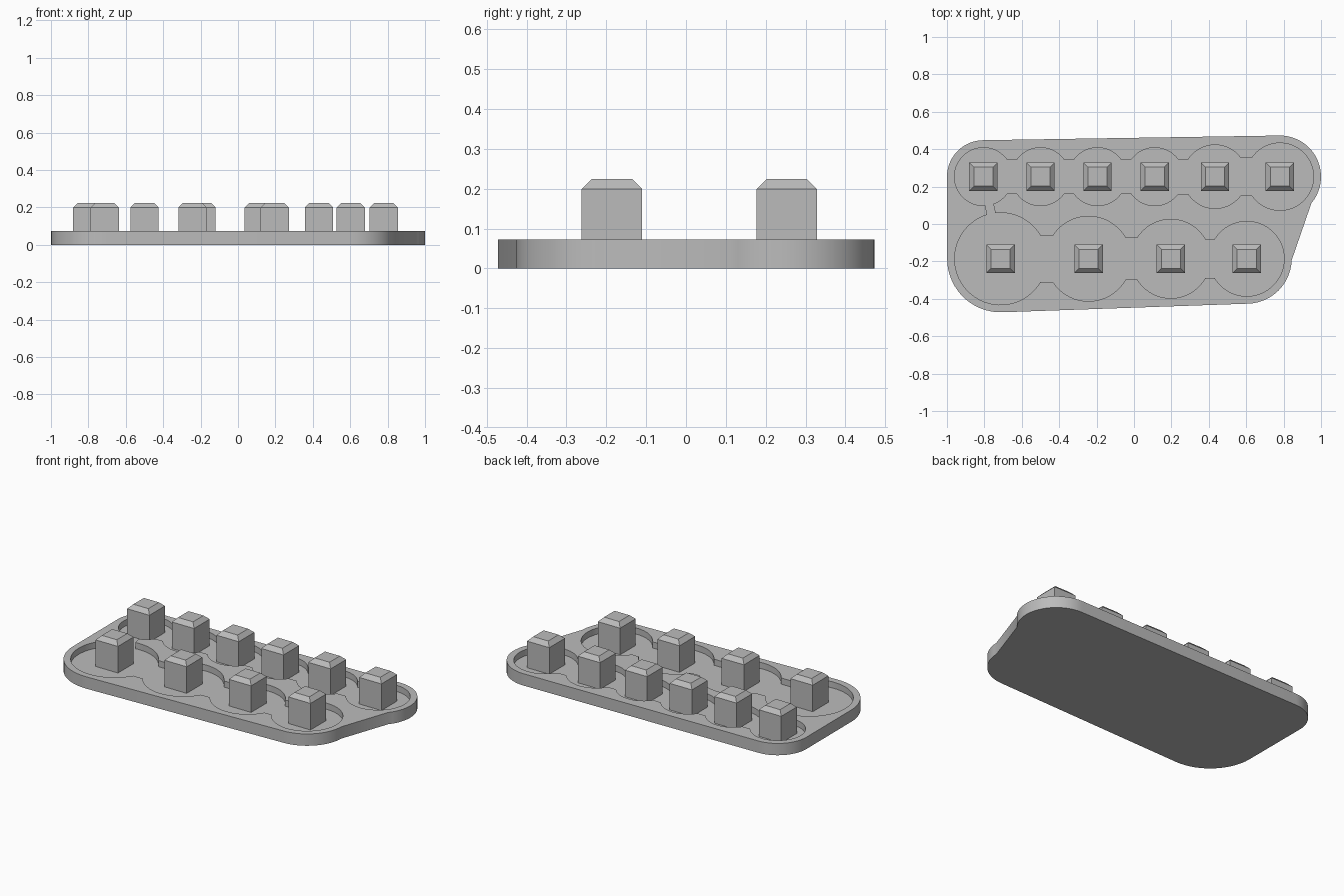
import bpy, bmesh, math

if "Cube" in bpy.data.objects:
    bpy.data.objects.remove(bpy.data.objects["Cube"])

# Layout: (x, radius) of the round pockets in each row
BACK_Y, FRONT_Y = 0.253, -0.186
BACK = [(-0.805, 0.155), (-0.5, 0.155), (-0.195, 0.155), (0.111, 0.155), (0.433, 0.17), (0.78, 0.18)]
FRONT = [(-0.713, 0.246), (-0.243, 0.227), (0.197, 0.211), (0.603, 0.2)]
BACK_NECKS = [0.09, 0.09, 0.09, 0.093, 0.1]
FRONT_NECKS = [0.123, 0.112, 0.102]
TOP, FLOOR, WALL = 0.073, 0.035, 0.04

grey = bpy.data.materials.new("plain_grey")
grey.diffuse_color = (0.5, 0.5, 0.5, 1)
grey.use_nodes = True
grey.node_tree.nodes["Principled BSDF"].inputs["Base Color"].default_value = grey.diffuse_color


def make(name, bm):
    me = bpy.data.meshes.new(name)
    bmesh.ops.recalc_face_normals(bm, faces=bm.faces)
    bm.to_mesh(me)
    bm.free()
    ob = bpy.data.objects.new(name, me)
    bpy.context.collection.objects.link(ob)
    me.materials.append(grey)
    return ob


def prism(name, pts, z0, z1):
    bm = bmesh.new()
    f = bm.faces.new([bm.verts.new((x, y, z0)) for x, y in pts])
    ext = bmesh.ops.extrude_face_region(bm, geom=[f])
    for v in ext["geom"]:
        if isinstance(v, bmesh.types.BMVert):
            v.co.z = z1
    return make(name, bm)


def arc(x, y, r, a0, a1):
    n = max(3, int(abs(a1 - a0) / math.radians(6)))
    return [(x + r * math.cos(a0 + (a1 - a0) * i / n),
             y + r * math.sin(a0 + (a1 - a0) * i / n)) for i in range(n + 1)]


def row_outline(row, y, necks):
    """Round pockets joined by straight necks: lower side left to right, then back."""
    low = []
    for i, (x, r) in enumerate(row):
        a0 = math.pi if i == 0 else math.pi + math.asin(necks[i - 1] / r)
        a1 = 2 * math.pi if i == len(row) - 1 else 2 * math.pi - math.asin(necks[i] / r)
        low += arc(x, y, r, a0, a1)
    return low + [(px, 2 * y - py) for px, py in reversed(low[1:-1])]


# Base plate: four rounded corners with a slanted right end
rad = math.radians
(bl, br), (fl, fr) = (BACK[0], BACK[-1]), (FRONT[0], FRONT[-1])
outline = (arc(br[0], BACK_Y, br[1] + WALL, rad(-40), rad(91))
           + arc(bl[0], BACK_Y, bl[1] + WALL, rad(91), rad(180))
           + arc(fl[0], FRONT_Y, fl[1] + WALL, rad(180), rad(272))
           + arc(fr[0], FRONT_Y, fr[1] + WALL, rad(272), rad(358)))
base = prism("base_plate", outline, 0, TOP)

# Recesses: two pocket rows and the narrow slot linking them
dx, dy = fl[0] - bl[0], FRONT_Y - BACK_Y
d = math.hypot(dx, dy)
nx, ny = -dy / d * 0.022, dx / d * 0.022
slot = [(bl[0] + nx, BACK_Y + ny), (fl[0] + nx, FRONT_Y + ny),
        (fl[0] - nx, FRONT_Y - ny), (bl[0] - nx, BACK_Y - ny)]
cutters = [prism("back_pocket_cutter", row_outline(BACK, BACK_Y, BACK_NECKS), FLOOR, 0.2),
           prism("front_pocket_cutter", row_outline(FRONT, FRONT_Y, FRONT_NECKS), FLOOR, 0.2),
           prism("slot_cutter", slot, FLOOR, 0.2)]
for c in cutters:
    c.hide_render = True
    c.hide_set(True)
    m = base.modifiers.new(c.name, "BOOLEAN")
    m.operation, m.solver, m.object = "DIFFERENCE", "EXACT", c

# Bake the cuts and drop the cutters
dg = bpy.context.evaluated_depsgraph_get()
base.data = bpy.data.meshes.new_from_object(base.evaluated_get(dg))
base.modifiers.clear()
for c in cutters:
    bpy.data.objects.remove(c)
bpy.context.view_layer.objects.active = base
base.select_set(True)
bpy.ops.object.shade_smooth_by_angle(angle=rad(20))


# Pegs: square posts with chamfered tops
def peg(name, x, y):
    bm = bmesh.new()
    rings = [[bm.verts.new((x + sx * h, y + sy * h, z))
              for sx, sy in ((-1, -1), (1, -1), (1, 1), (-1, 1))]
             for h, z in ((0.076, FLOOR - 0.01), (0.076, 0.199), (0.051, 0.224))]
    for a, b in zip(rings, rings[1:]):
        for i in range(4):
            j = (i + 1) % 4
            bm.faces.new((a[i], a[j], b[j], b[i]))
    bm.faces.new(rings[-1])
    bm.faces.new(rings[0][::-1])
    make(name, bm)


for label, row, y in (("back", BACK, BACK_Y), ("front", FRONT, FRONT_Y)):
    for i, (x, r) in enumerate(row):
        peg(f"{label}_peg_{i + 1}", x, y)
